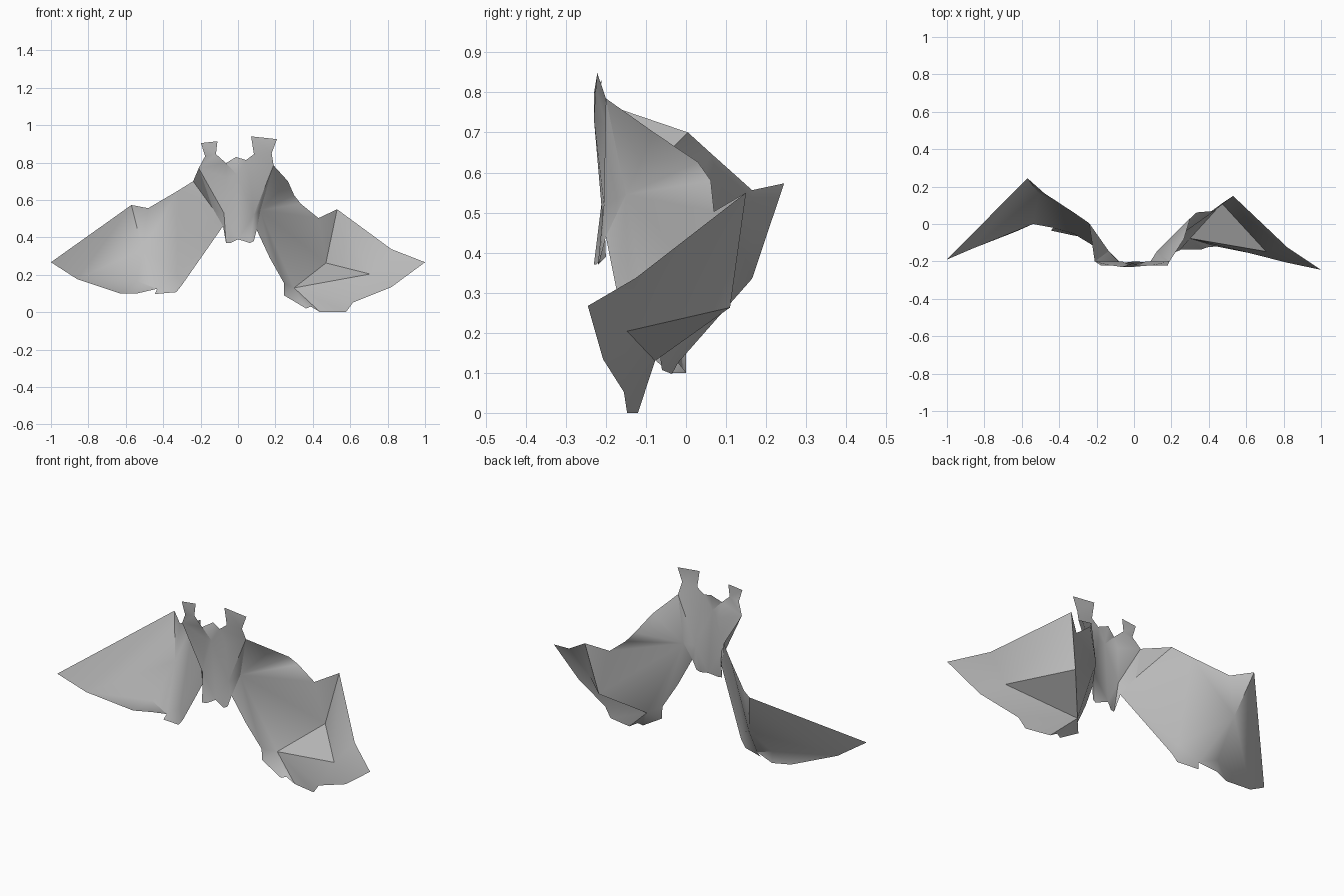
import bpy
import bmesh
import math

default_cube = bpy.data.objects.get("Cube")
if default_cube:
    bpy.data.objects.remove(default_cube, do_unlink=True)

# One plain paper colour for the whole folded sheet
paper = bpy.data.materials.new("paper_grey")
paper.use_nodes = True
paper.diffuse_color = (0.5, 0.5, 0.5, 1)
shader = paper.node_tree.nodes["Principled BSDF"]
shader.inputs["Base Color"].default_value = paper.diffuse_color
shader.inputs["Roughness"].default_value = 0.8


def fold_sheet(name, corners, panels):
    """Fold a thin sheet from named corners; each panel lists its corners in order."""
    bm = bmesh.new()
    verts = {}
    for panel in panels:
        loop = panel.split()
        for corner in loop:
            if corner not in verts:
                verts[corner] = bm.verts.new(corners[corner])
        bm.faces.new([verts[corner] for corner in loop])
    bmesh.ops.triangulate(bm, faces=bm.faces[:])
    bmesh.ops.recalc_face_normals(bm, faces=bm.faces[:])
    mesh = bpy.data.meshes.new(name)
    bm.to_mesh(mesh)
    bm.free()
    mesh.materials.append(paper)
    sheet = bpy.data.objects.new(name, mesh)
    bpy.context.collection.objects.link(sheet)
    bpy.ops.object.select_all(action="DESELECT")
    sheet.select_set(True)
    bpy.context.view_layer.objects.active = sheet
    bpy.ops.object.shade_smooth_by_angle(angle=math.radians(45))
    return sheet


# Corners where the wings join the body
joints = dict(
    right_neck=(-.21, -.2, .77),
    right_chest=(-.135, -.145, .555),
    right_hip=(-.08, -.2, .46),
    left_neck=(.19, -.2, .785),
    left_chest=(.12, -.15, .545),
    left_hip=(.1, -.2, .44),
)

# Right wing: shoulder panel, outer panel and ragged lower flap
right_corners = dict(
    joints,
    shoulder=(-.24, .005, .7),
    arm=(-.32, .06, .65),
    notch=(-.48, .165, .556),
    peak=(-.57, .245, .573),
    elbow=(-.51, .165, .335),
    fold=(-.54, 0, .166),
    tip=(-1, -.19, .267),
    trailing=(-.86, -.13, .177),
    hem_outer=(-.63, -.04, .1),
    hem_middle=(-.54, 0, .1),
    nick_top=(-.433, -.02, .125),
    nick_low=(-.444, -.035, .097),
    hem_inner=(-.33, -.06, .107),
    hem_corner=(-.3, -.065, .145),
    knee=(-.326, -.05, .198),
)
fold_sheet("right_wing", right_corners, [
    "right_neck shoulder right_chest",
    "shoulder arm right_chest",
    "arm knee right_chest",
    "right_chest knee right_hip",
    "arm notch elbow knee",
    "knee hem_corner right_hip",
    "notch peak elbow",
    "peak tip trailing",
    "peak trailing elbow",
    "trailing fold elbow",
    "trailing hem_outer hem_middle fold",
    "elbow fold nick_top",
    "elbow nick_top knee",
    "fold hem_middle nick_top",
    "knee nick_top nick_low hem_inner",
    "knee hem_inner hem_corner",
])

# Left wing: curved shoulder, outer panel and a folded triangular pocket
left_corners = dict(
    joints,
    shoulder=(.267, -.08, .7),
    arm=(.3, .03, .626),
    upper_edge=(.335, .062, .58),
    notch=(.43, .07, .503),
    peak=(.53, .15, .55),
    elbow=(.47, .11, .263),
    edge=(.17, -.17, .29),
    hem_corner=(.246, -.14, .155),
    hem_inner=(.246, -.135, .09),
    nick_low=(.364, -.135, .02),
    nick_top=(.39, -.125, .03),
    hem_middle=(.44, -.12, 0),
    hem_outer=(.577, -.147, 0),
    hem_step=(.615, -.155, .052),
    trailing=(.82, -.207, .134),
    tip=(1, -.245, .267),
    leading=(.82, -.125, .337),
    pocket_outer=(.706, -.147, .204),
    pocket_inner=(.3, -.077, .13),
)
fold_sheet("left_wing", left_corners, [
    "left_neck shoulder left_chest",
    "shoulder arm left_chest",
    "arm upper_edge left_chest",
    "upper_edge notch left_chest",
    "notch elbow left_chest",
    "notch peak elbow",
    "left_chest elbow pocket_inner",
    "left_chest pocket_inner hem_corner",
    "left_chest hem_corner edge",
    "left_chest edge left_hip",
    "elbow pocket_outer pocket_inner",
    "peak leading pocket_outer",
    "peak pocket_outer elbow",
    "leading tip pocket_outer",
    "pocket_outer tip trailing",
    "pocket_outer trailing hem_step",
    "pocket_inner pocket_outer hem_step",
    "pocket_inner hem_step hem_outer",
    "pocket_inner hem_outer hem_middle",
    "pocket_inner hem_middle nick_top",
    "pocket_inner nick_top nick_low",
    "pocket_inner nick_low hem_inner",
    "pocket_inner hem_inner hem_corner",
])

# Body: pleated chest, short tail and two flared ears
ear_y = -.222
body_corners = dict(
    joints,
    right_ear_out=(-.176, ear_y, .834),
    right_ear_tip=(-.198, ear_y, .904),
    right_ear_top=(-.11, ear_y, .914),
    right_ear_in=(-.118, ear_y, .845),
    left_ear_out=(.18, ear_y, .85),
    left_ear_tip=(.208, ear_y, .925),
    left_ear_top=(.07, ear_y, .94),
    left_ear_in=(.085, ear_y, .845),
    right_dip=(-.064, -.23, .797),
    crown=(-.01, -.21, .83),
    left_dip=(.043, -.225, .813),
    apex=(-.005, -.23, .735),
    right_valley=(-.062, -.2, .72),
    left_valley=(.062, -.2, .72),
    right_pleat=(-.075, -.21, .53),
    left_pleat=(.085, -.205, .52),
    chin=(0, -.2, .39),
    right_tail=(-.064, -.23, .37),
    right_tail_in=(-.04, -.225, .37),
    left_tail_in=(.064, -.22, .37),
    left_tail=(.085, -.215, .38),
)
body_panels = [
    "right_dip crown apex",
    "crown left_dip apex",
    "apex right_pleat chin",
    "apex chin left_pleat",
]
# Panels that repeat on both sides
for side in ("right", "left"):
    body_panels += [panel.replace("*", side) for panel in (
        "*_ear_out *_ear_tip *_ear_top *_ear_in",
        "*_neck *_ear_out *_ear_in",
        "*_neck *_ear_in *_dip",
        "*_neck *_dip *_valley",
        "*_neck *_valley *_pleat",
        "*_neck *_pleat *_chest",
        "*_chest *_pleat *_hip",
        "*_dip apex *_valley",
        "*_valley apex *_pleat",
        "*_pleat chin *_tail_in",
        "*_pleat *_tail_in *_tail",
        "*_pleat *_tail *_hip",
    )]
fold_sheet("body", body_corners, body_panels)
